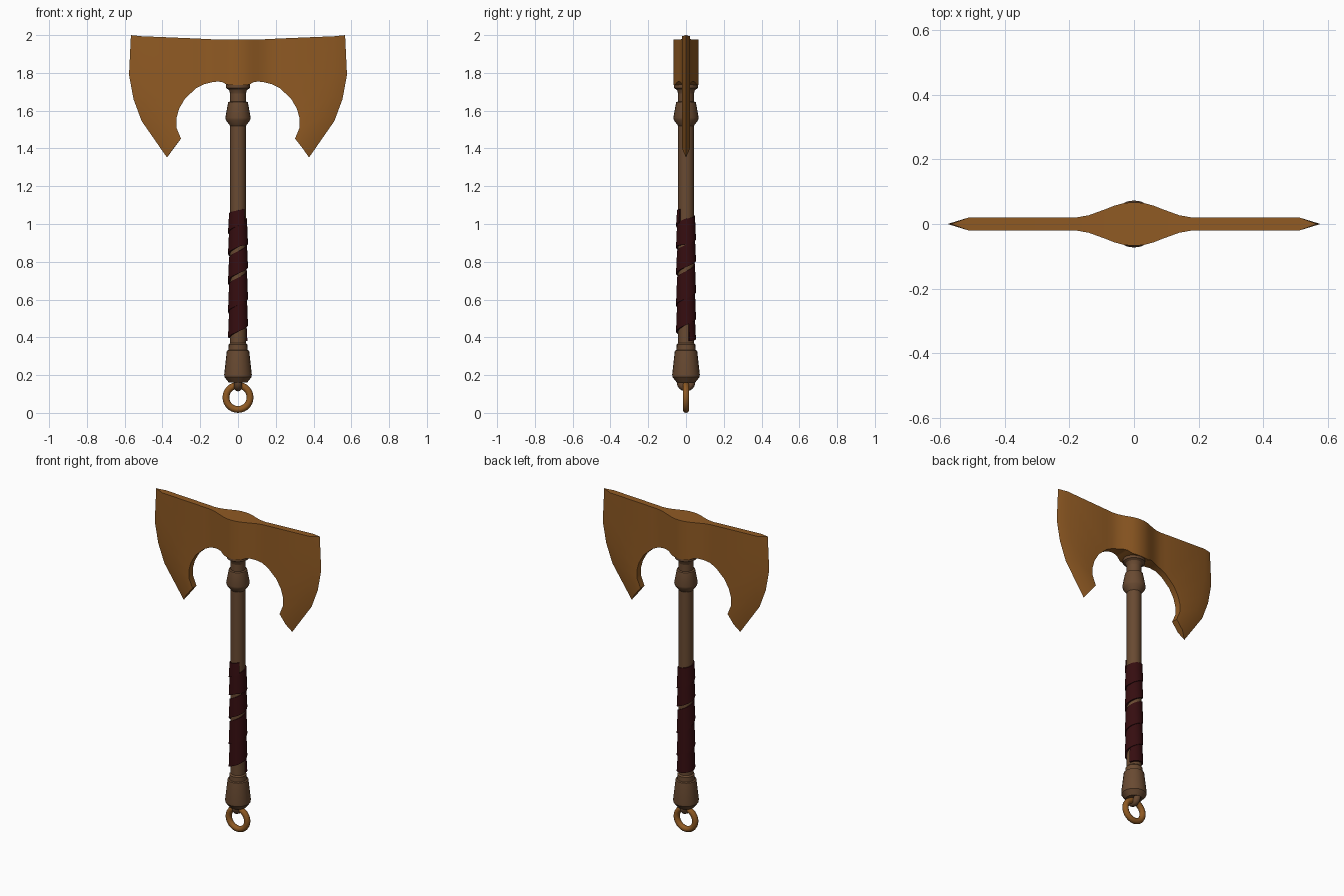
import bpy, bmesh, math

if "Cube" in bpy.data.objects:
    bpy.data.objects.remove(bpy.data.objects["Cube"])


def material(name, rgb):
    m = bpy.data.materials.new(name)
    m.diffuse_color = (*rgb, 1)
    m.use_nodes = True
    m.node_tree.nodes["Principled BSDF"].inputs["Base Color"].default_value = m.diffuse_color
    return m


BRONZE = material("bronze", (0.28, 0.103, 0.017))
WOOD = material("brown wood", (0.14, 0.068, 0.031))
LEATHER = material("dark red leather", (0.036, 0.004, 0.005))


def make(name, verts, faces, mat, angle=30):
    me = bpy.data.meshes.new(name)
    me.from_pydata(verts, [], faces)
    bm = bmesh.new()
    bm.from_mesh(me)
    bmesh.ops.remove_doubles(bm, verts=bm.verts, dist=1e-5)
    bmesh.ops.recalc_face_normals(bm, faces=bm.faces)
    bm.to_mesh(me)
    bm.free()
    ob = bpy.data.objects.new(name, me)
    bpy.context.collection.objects.link(ob)
    finish(ob, mat, angle)
    return ob


def finish(ob, mat, angle):
    ob.data.materials.append(mat)
    bpy.ops.object.select_all(action='DESELECT')
    ob.select_set(True)
    bpy.context.view_layer.objects.active = ob
    bpy.ops.object.shade_smooth_by_angle(angle=math.radians(angle))


def lathe(name, profile, mat, n=20):
    verts = [(r * math.cos(math.tau * i / n), r * math.sin(math.tau * i / n), z)
             for r, z in profile for i in range(n)]
    faces = [(k * n + i, k * n + (i + 1) % n, (k + 1) * n + (i + 1) % n, (k + 1) * n + i)
             for k in range(len(profile) - 1) for i in range(n)]
    faces += [tuple(range(n)), tuple(range(len(verts) - n, len(verts)))]
    return make(name, verts, faces, mat)


def torus(name, z, major, minor, rot, mat):
    bpy.ops.mesh.primitive_torus_add(location=(0, 0, z), rotation=rot, major_radius=major,
                                     minor_radius=minor, major_segments=28, minor_segments=10)
    ob = bpy.context.object
    ob.name = name
    finish(ob, mat, 60)


# Double axe head: a ladder of stations (lower x, z, upper x, z, half thickness)
stations = [(0, 1.735, 0, 1.977, .067), (.03, 1.735, .03, 1.977, .065),
            (.06, 1.738, .06, 1.977, .057), (.085, 1.752, .085, 1.977, .047),
            (.11, 1.754, .11, 1.977, .038), (.14, 1.75, .14, 1.978, .027),
            (.18, 1.74, .18, 1.98, .02), (.22, 1.72, .22, 1.982, .02),
            (.28, 1.665, .512, 1.994, .02), (.312, 1.61, .51, 1.80, .02),
            (.326, 1.56, .49, 1.68, .02), (.326, 1.51, .45, 1.57, .02),
            (.302, 1.452, .345, 1.397, .02)]
# Sharpened rim, matching the last five stations
rim = [(.567, 2.0), (.577, 1.79), (.553, 1.66), (.51, 1.545), (.376, 1.352)]
first = len(stations) - len(rim)
verts, faces = [], []


def add(*pts):
    faces.append(tuple(range(len(verts), len(verts) + len(pts))))
    verts.extend(pts)


for m in (1, -1):
    lo = [[(m * a, s * t, b) for a, b, c, d, t in stations] for s in (1, -1)]
    up = [[(m * c, s * t, d) for a, b, c, d, t in stations] for s in (1, -1)]
    edge = [(m * x, 0, z) for x, z in rim]
    for i in range(len(stations) - 1):
        for k in (0, 1):
            add(lo[k][i], lo[k][i + 1], up[k][i + 1], up[k][i])
        add(lo[0][i], lo[1][i], lo[1][i + 1], lo[0][i + 1])
        if i < first:
            add(up[0][i], up[1][i], up[1][i + 1], up[0][i + 1])
        else:
            j = i - first
            for k in (0, 1):
                add(up[k][i], up[k][i + 1], edge[j + 1], edge[j])
    add(up[0][first], up[1][first], edge[0])
    add(lo[0][-1], lo[1][-1], up[1][-1], edge[-1], up[0][-1])
make("axe_head", verts, faces, BRONZE, 25)

# Handle parts
lathe("shaft", [(.042, .34), (.042, 1.74)], WOOD)
lathe("pommel", [(.048, .16), (.072, .19), (.073, .205), (.059, .33), (.05, .333),
                 (.049, .362), (.042, .37)], WOOD)
lathe("upper_ferrule", [(.042, 1.52), (.064, 1.55), (.067, 1.563), (.052, 1.645),
                        (.042, 1.648)], WOOD)
lathe("head_collar", [(.042, 1.69), (.046, 1.705), (.05, 1.712), (.064, 1.72),
                      (.064, 1.745)], WOOD)

# Leather wrap: one spiral strip with an open gap in the middle turns
PITCH, TURNS, STEPS = .14, 4.82, 28
verts, faces = [], []
count = int(TURNS * STEPS)
for i in range(count + 1):
    u = TURNS * i / count
    a = math.radians(20) + math.tau * u
    base = .333 + PITCH * u
    gap = .027 * max(0, min(1, (u - 2.3) * 4, (4.0 - u) * 4))
    low = max(.38 + .045 * u, base + gap)
    high = min(1.08 - .06 * (TURNS - u), base + .145)
    for r, z in ((.04, low), (.053, low), (.0475, high), (.04, high)):
        verts.append((r * math.cos(a), r * math.sin(a), z))
for i in range(count):
    for k in range(4):
        n = (k + 1) % 4
        faces.append((4 * i + k, 4 * i + n, 4 * i + 4 + n, 4 * i + 4 + k))
faces += [(0, 1, 2, 3), tuple(range(4 * count, 4 * count + 4))]
make("leather_wrap", verts, faces, LEATHER)

# Hanging ring and the eyelet that holds it
torus("hanging_ring", .082, .064, .018, (math.pi / 2, 0, 0), BRONZE)
torus("ring_eyelet", .163, .028, .021, (0, math.pi / 2, 0), WOOD)
